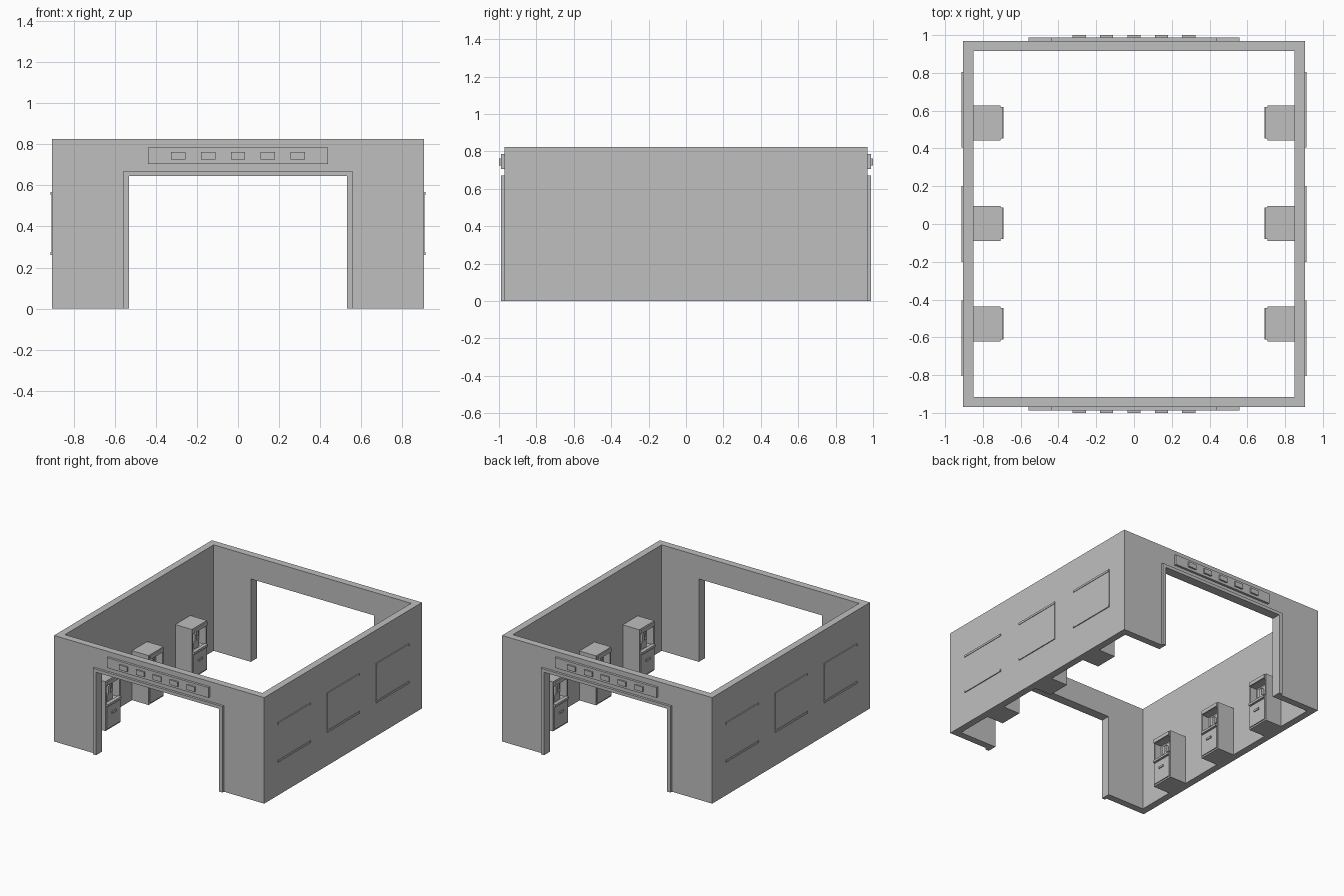
import bpy
import bmesh
from mathutils import Matrix, Vector

if "Cube" in bpy.data.objects:
    bpy.data.objects.remove(bpy.data.objects["Cube"], do_unlink=True)

GREY = (0.52, 0.52, 0.52, 1)
mat = bpy.data.materials.new("plain grey")
mat.use_nodes = True
mat.diffuse_color = GREY
mat.node_tree.nodes["Principled BSDF"].inputs["Base Color"].default_value = GREY


def add_box(bm, x, y, z):
    """Add a box given its (low, high) range on each axis."""
    spans = [Vector(r) for r in (x, y, z)]
    centre = Vector([(r[0] + r[1]) / 2 for r in spans])
    size = [r[1] - r[0] for r in spans]
    bmesh.ops.create_cube(bm, size=1, matrix=Matrix.Translation(centre) @ Matrix.Diagonal((*size, 1)))


def make(name, boxes, turn=False, shift=0.0):
    """Join boxes into one object, optionally turned half round and shifted along y."""
    bm = bmesh.new()
    for b in boxes:
        add_box(bm, *b)
    if turn:
        bmesh.ops.rotate(bm, verts=bm.verts, matrix=Matrix.Rotation(3.14159265, 3, "Z"))
    bmesh.ops.translate(bm, verts=bm.verts, vec=(0, shift, 0))
    mesh = bpy.data.meshes.new(name)
    bm.to_mesh(mesh)
    bm.free()
    mesh.materials.append(mat)
    obj = bpy.data.objects.new(name, mesh)
    bpy.context.collection.objects.link(obj)
    return obj


def extrude_profile(name, points, to_world, depth):
    """Fill a flat outline and extrude it along the depth vector."""
    bm = bmesh.new()
    face = bm.faces.new([bm.verts.new(to_world(u, v)) for u, v in points])
    out = bmesh.ops.extrude_face_region(bm, geom=[face])
    bmesh.ops.translate(bm, vec=depth, verts=[e for e in out["geom"] if isinstance(e, bmesh.types.BMVert)])
    bmesh.ops.recalc_face_normals(bm, faces=bm.faces)
    mesh = bpy.data.meshes.new(name)
    bm.to_mesh(mesh)
    bm.free()
    mesh.materials.append(mat)
    obj = bpy.data.objects.new(name, mesh)
    bpy.context.collection.objects.link(obj)


def arch(half_out, half_in, top, lintel):
    """Outline of a doorway shape standing on the ground."""
    return [(-half_out, 0), (-half_in, 0), (-half_in, lintel), (half_in, lintel),
            (half_in, 0), (half_out, 0), (half_out, top), (-half_out, top)]


W, L, H, T = 0.905, 0.97, 0.825, 0.055   # outer half width, half length, height, wall
DOOR, LINTEL = 0.53, 0.645

for turn, end, side in ((False, "front", "right"), (True, "back", "left")):
    s = 1 if turn else -1

    # End wall with its wide doorway, and the raised door frame
    extrude_profile(end + "_wall", arch(W, DOOR, H, LINTEL),
                    lambda u, v: (u, s * L, v), (0, -s * T, 0))
    extrude_profile(end + "_door_frame", arch(0.558, DOOR, 0.67, LINTEL),
                    lambda u, v: (u, s * L, v), (0, s * 0.018, 0))

    # Sign board above the door with five small raised blocks
    make(end + "_sign_board", [((-0.437, 0.437), (-L - 0.018, -L), (0.705, 0.785))], turn)
    make(end + "_sign_blocks", [((c * 0.145 - 0.035, c * 0.145 + 0.035), (-1, -L - 0.018), (0.725, 0.763))
                                for c in range(-2, 3)], turn)

    # Solid side wall
    make(side + "_wall", [((W - T, W), (T - L, L - T), (0, H))], turn)

    for i in (-1, 0, 1):
        y = i * 0.605
        # Thin outside panel held between two rails
        make(side + "_panel", [((W, W + 0.003), (y - 0.198, y + 0.198), (0.27, 0.555))], turn)
        make(side + "_panel_rails", [((W, W + 0.007), (y - 0.2, y + 0.2), (z, z + 0.016))
                                     for z in (0.26, 0.552)], turn)

        # Machine against the inner wall: cabinet with an open upper bay
        back, front, half, top = W - T, 0.707, 0.0925, 0.385
        shift = i * 0.532 + 0.003
        make("machine_cabinet", [
            ((front, back), (-half, half), (0, 0.2)),
            ((front, back), (-half, half), (0.35, top)),
            ((front, back), (-half, 0.012 - half), (0.2, 0.35)),
            ((front, back), (half - 0.012, half), (0.2, 0.35)),
            ((0.765, back), (0.012 - half, half - 0.012), (0.2, 0.35))], turn, shift)
        # Front trims: header, lower door, ledge and handle
        inset = half - 0.009
        make("machine_header", [((0.697, front), (-inset, inset), (0.352, top - 0.004))], turn, shift)
        make("machine_lower_door", [((0.7, front), (-inset, inset), (0.012, 0.182))], turn, shift)
        make("machine_ledge", [((0.692, 0.72), (-inset, inset), (0.19, 0.207))], turn, shift)
        make("machine_handle", [((0.692, 0.7), (-0.025, 0.025), (0.115, 0.13))], turn, shift)
        # Fittings in the bay: screen, dispenser block and spout
        make("machine_screen", [((0.757, 0.765), (-0.06, 0.06), (0.265, 0.335))], turn, shift)
        make("machine_dispenser", [((0.735, 0.765), (-0.035, 0.035), (0.2, 0.25))], turn, shift)
        make("machine_spout", [((0.735, 0.757), (-0.012, 0.012), (0.25, 0.31))], turn, shift)
